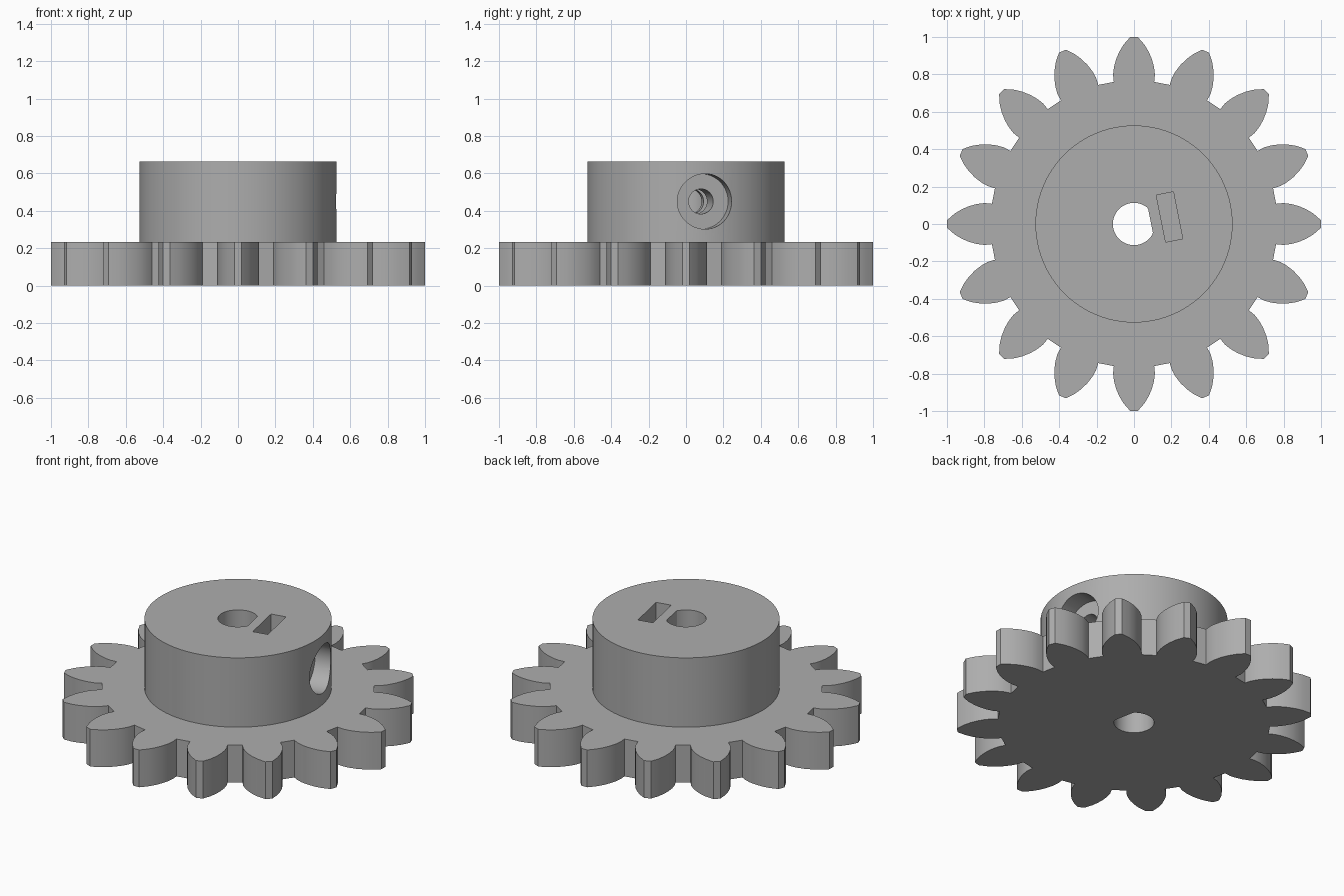
import bpy
import bmesh
import math
from mathutils import Matrix

old = bpy.data.objects.get("Cube")
if old:
    bpy.data.objects.remove(old, do_unlink=True)

TEETH = 16
PITCH = 2 * math.pi / TEETH
SCREW_ANGLE = PITCH / 2
SCREW_Z = 0.45
GEAR_TOP = 0.232
HUB_TOP = 0.663
TURN = Matrix.Rotation(SCREW_ANGLE, 4, "Z")

grey = bpy.data.materials.new("Plain grey")
grey.use_nodes = True
colour = (0.42, 0.42, 0.42, 1)
grey.diffuse_color = colour
grey.node_tree.nodes["Principled BSDF"].inputs["Base Color"].default_value = colour


def prism(name, outline, z0, z1, matrix=None):
    """Extrude a flat outline from z0 to z1."""
    bm = bmesh.new()
    face = bm.faces.new([bm.verts.new((x, y, z0)) for x, y in outline])
    top = bmesh.ops.extrude_face_region(bm, geom=[face])["geom"]
    bmesh.ops.translate(bm, vec=(0, 0, z1 - z0),
                        verts=[v for v in top if isinstance(v, bmesh.types.BMVert)])
    bmesh.ops.recalc_face_normals(bm, faces=bm.faces)
    if matrix:
        bm.transform(matrix)
    mesh = bpy.data.meshes.new(name)
    bm.to_mesh(mesh)
    bm.free()
    mesh.materials.append(grey)
    obj = bpy.data.objects.new(name, mesh)
    bpy.context.collection.objects.link(obj)
    return obj


def circle(radius, count):
    return [(radius * math.cos(2 * math.pi * i / count),
             radius * math.sin(2 * math.pi * i / count)) for i in range(count)]


def combine(target, tool, operation):
    """Apply a boolean and remove the tool."""
    tool.hide_render = True
    mod = target.modifiers.new(operation.title(), "BOOLEAN")
    mod.operation = operation
    mod.solver = "EXACT"
    mod.object = tool
    bpy.context.view_layer.objects.active = target
    bpy.ops.object.modifier_apply(modifier=mod.name)
    bpy.data.objects.remove(tool, do_unlink=True)


# Toothed wheel: one curved tooth (radial, half width) repeated around
flank = [(0.76, 0.108), (0.80, 0.112), (0.84, 0.107), (0.88, 0.096),
         (0.92, 0.079), (0.96, 0.055), (1.0, 0.02)]
tooth = [(r, -w) for r, w in flank] + [(r, w) for r, w in reversed(flank)]
outline = []
for i in range(TEETH):
    c, s = math.cos(i * PITCH), math.sin(i * PITCH)
    outline += [(r * c - w * s, r * s + w * c) for r, w in tooth]
gear = prism("gear_with_hub", outline, 0, GEAR_TOP)

# Raised hub
combine(gear, prism("hub", circle(0.527, 96), 0.1, HUB_TOP), "UNION")

# Shaft bore with one flat side facing the screw
bore = [(min(x, 0.09), y) for x, y in circle(0.113, 64)]
bore = [p for i, p in enumerate(bore)
        if p[0] < 0.09 or bore[i - 1][0] < 0.09 or bore[(i + 1) % len(bore)][0] < 0.09]
combine(gear, prism("bore_cutter", bore, -0.1, 0.8, TURN), "DIFFERENCE")

# Nut slot open at the top
slot = [(0.147, -0.128), (0.24, -0.128), (0.24, 0.128), (0.147, 0.128)]
combine(gear, prism("nut_slot_cutter", slot, 0.3, 0.8, TURN), "DIFFERENCE")

# Set screw hole and its wide recess, both running outwards from the bore
outward = TURN @ Matrix.Translation((0, 0, SCREW_Z)) @ Matrix.Rotation(math.pi / 2, 4, "Y")
for name, radius, start in (("screw_hole_cutter", 0.067, 0.02),
                            ("screw_recess_cutter", 0.148, 0.41)):
    combine(gear, prism(name, circle(radius, 48), start, 0.7, outward), "DIFFERENCE")

# Smooth round walls, crisp edges
bpy.ops.object.select_all(action="DESELECT")
gear.select_set(True)
bpy.context.view_layer.objects.active = gear
bpy.ops.object.shade_smooth_by_angle(angle=math.radians(25))
